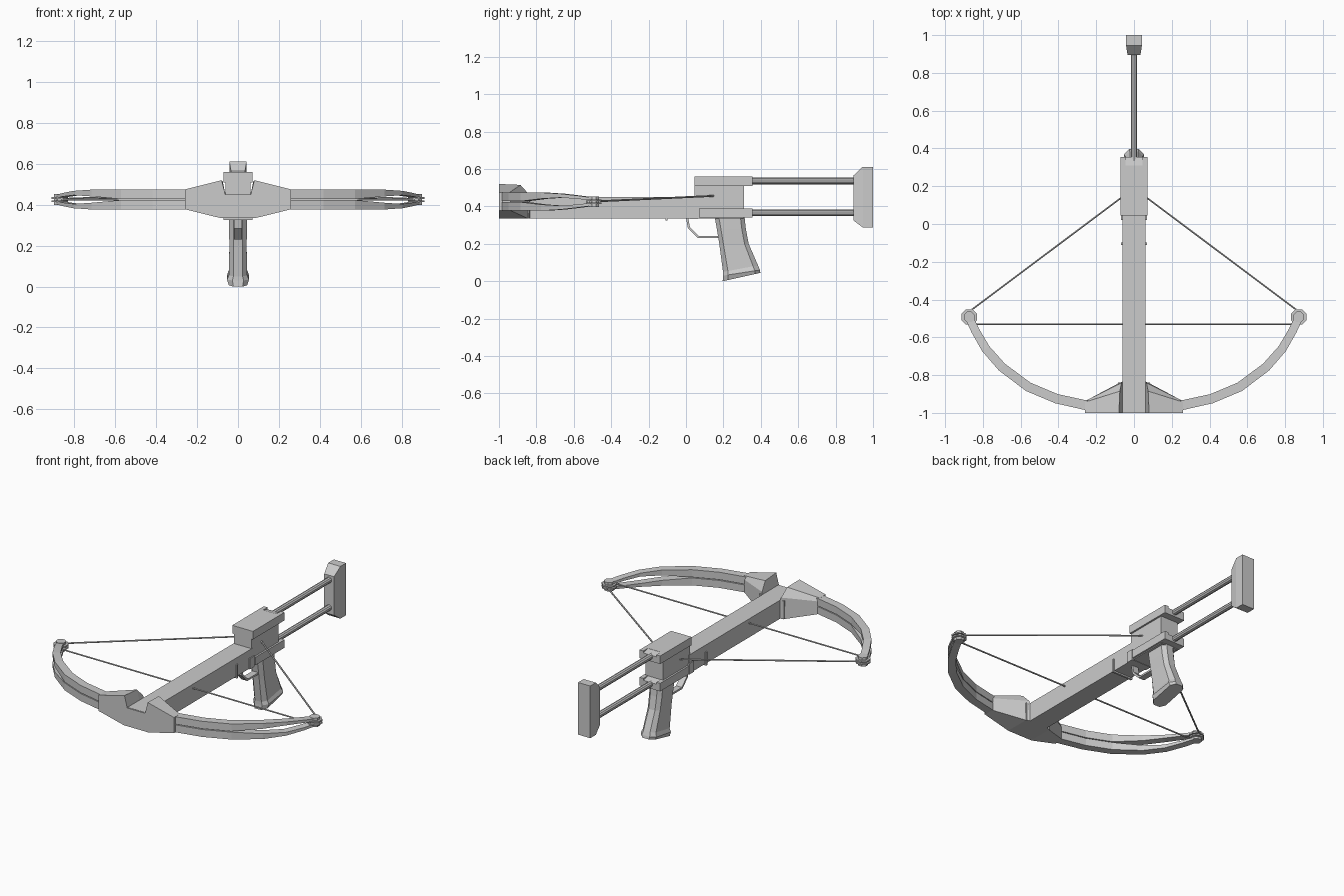
import bpy, bmesh
from math import pi, cos, sin
from mathutils import Vector

if "Cube" in bpy.data.objects:
    bpy.data.objects.remove(bpy.data.objects["Cube"])


def loft(name, rings):
    """Skin matching closed rings of points and cap both ends."""
    bm = bmesh.new()
    rows = [[bm.verts.new(p) for p in ring] for ring in rings]
    n = len(rows[0])
    for a, b in zip(rows, rows[1:]):
        for i in range(n):
            bm.faces.new((a[i], a[(i + 1) % n], b[(i + 1) % n], b[i]))
    bm.faces.new(rows[0])
    bm.faces.new(rows[-1])
    bmesh.ops.recalc_face_normals(bm, faces=bm.faces[:])
    me = bpy.data.meshes.new(name)
    bm.to_mesh(me)
    bm.free()
    ob = bpy.data.objects.new(name, me)
    bpy.context.collection.objects.link(ob)
    return ob


def prism(name, profile, x0, x1):
    """Extrude a (y, z) profile along x."""
    return loft(name, [[(x, y, z) for y, z in profile] for x in (x0, x1)])


def box(name, x0, x1, y0, y1, z0, z1):
    return prism(name, [(y0, z0), (y1, z0), (y1, z1), (y0, z1)], x0, x1)


def rod(name, a, b, r, sides=6):
    """Straight bar between two points."""
    a, b = Vector(a), Vector(b)
    q = (b - a).to_track_quat('Z', 'Y')
    circle = [q @ Vector((r * cos(2 * pi * (i + .5) / sides),
                          r * sin(2 * pi * (i + .5) / sides), 0)) for i in range(sides)]
    return loft(name, [[e + c for c in circle] for e in (a, b)])


# Rail and the thin band around it
box("rail", -.062, .062, -.995, .06, .335, .45)
box("rail_band", -.07, .07, -.11, -.098, .326, .41)

# Receiver: core, top cap, lower block, front lug
box("receiver_core", -.06, .06, .045, .31, .335, .53)
box("receiver_cap", -.071, .071, .045, .31, .51, .56)
box("receiver_lower_block", -.071, .071, .07, .31, .34, .39)
box("receiver_front_lug", -.068, .068, .02, .065, .333, .40)

# Rear collars holding the stock tubes
for label, z0, z1 in (("upper", .51, .56), ("lower", .34, .39)):
    for side, s in (("left", -1), ("right", 1)):
        box(f"{label}_collar_{side}", s * .045, s * .071, .31, .355, z0, z1)
    prism(f"{label}_collar_socket", [(.305, z0), (.355, z0), (.355, z1 - .012), (.305, z1)],
          -.046, .046)

# Stock tubes and butt plate
for label, z in (("upper", .536), ("lower", .365)):
    rod(f"{label}_stock_tube", (0, .33, z), (0, .91, z), .0175, 10)
loft("butt_plate", [[(sx * w, y, z) for sx, z in ((-1, z0), (1, z0), (1, z1), (-1, z1))]
                    for y, w, z0, z1 in ((.895, .034, .325, .565), (.945, .042, .288, .612),
                                         (1.0, .042, .288, .612))])


# Pistol grip, chamfered octagonal section
def grip_ring(yf, zf, yb, zb, w):
    ring = []
    for t, k in ((0, .5), (.14, 1), (.86, 1), (1, .5)):
        ring.append((w * k, yf + (yb - yf) * t, zf + (zb - zf) * t))
    return ring + [(-x, y, z) for x, y, z in reversed(ring)]


loft("pistol_grip", [grip_ring(*r) for r in (
    (.153, .345, .313, .345, .044), (.165, .28, .32, .28, .044),
    (.178, .2, .335, .2, .042), (.198, .05, .385, .085, .045),
    (.198, .03, .395, .06, .054), (.196, 0, .398, .045, .045))])

# Trigger guard, a bent flat strip
outer = [(.0, .34), (.01, .283), (.064, .231), (.175, .231)]
inner = [(.175, .242), (.069, .242), (.021, .289), (.012, .34)]
loft("trigger_guard", [[(s * .02, *p) for s, p in ((-1, a), (1, a), (1, b), (-1, b))]
                       for a, b in zip(outer, reversed(inner))])

# Riser core under the rail
box("riser_core", -.085, .085, -1, -.84, .335, .448)

# Limb stations: x, y, half width, upper strip bottom z, upper strip top z
stations = [(.22, -.967, .026, .428, .474), (.41, -.925, .025, .428, .474),
            (.56, -.862, .025, .428, .474), (.70, -.757, .024, .441, .474),
            (.785, -.66, .023, .447, .468), (.84, -.565, .022, .440, .457),
            (.878, -.485, .021, .430, .446)]
MID = .4255

for side, s in (("left", -1), ("right", 1)):
    # Riser wing
    loft(f"riser_wing_{side}", [
        [(s * .062, -1, .335), (s * .062, -1, .45), (s * .062, -.88, .45),
         (s * .062, -.835, .448), (s * .062, -.835, .335)],
        [(s * .085, -1, .335), (s * .08, -1, .52), (s * .075, -.885, .515),
         (s * .066, -.84, .465), (s * .085, -.845, .335)],
        [(s * .26, -1, .378), (s * .26, -1, .475), (s * .26, -.943, .475),
         (s * .26, -.938, .455), (s * .26, -.938, .378)]])

    # Split limb: upper and lower curved strips
    pts = [Vector(p[:2]) for p in stations]
    for label, flip in (("upper", 1), ("lower", -1)):
        rings = []
        for i, (x, y, w, z0, z1) in enumerate(stations):
            d = (pts[min(i + 1, len(pts) - 1)] - pts[max(i - 1, 0)]).normalized()
            nx, ny = d.y * w, -d.x * w
            rings.append([(s * (x + k * nx), y + k * ny, MID + flip * (z - MID))
                          for k, z in ((-1, z0), (1, z0), (1, z1), (-1, z1))])
        loft(f"{label}_limb_{side}", rings)

    # Tip pulley: hub with two flanges
    cx, cy = s * .872, -.492
    for label, r, z0, z1 in (("hub", .03, .398, .453), ("upper_flange", .044, .429, .438),
                             ("lower_flange", .044, .413, .422)):
        rod(f"pulley_{label}_{side}", (cx, cy, z0), (cx, cy, z1), r, 8)

    # Drawn bowstring half
    rod(f"bowstring_{side}", (s * .865, -.458, .428), (s * .04, .16, .457), .005)

# Cross cable between the limb tips
rod("cross_cable", (-.865, -.53, .425), (.865, -.53, .425), .005)
